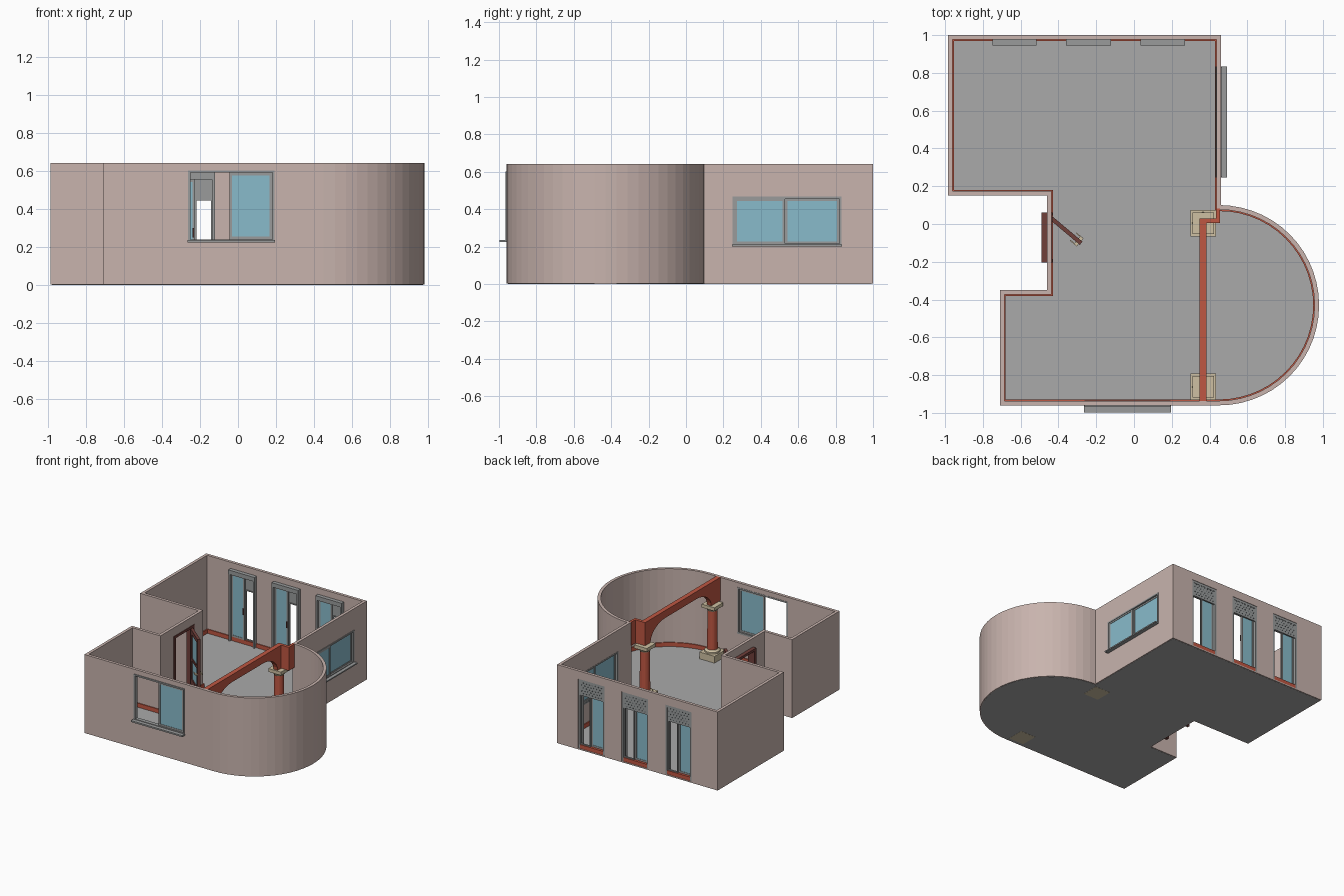
import bpy, bmesh, math
from mathutils import Matrix

if "Cube" in bpy.data.objects:
    bpy.data.objects.remove(bpy.data.objects["Cube"])


def material(name, rgb):
    m = bpy.data.materials.new(name)
    m.diffuse_color = (*rgb, 1)
    m.use_nodes = True
    m.node_tree.nodes["Principled BSDF"].inputs["Base Color"].default_value = m.diffuse_color
    return m


WALL = material("pink_plaster", (.58, .455, .42))
FLOOR = material("floor_grey", (.40, .40, .40))
FRAME = material("frame_grey", (.32, .33, .33))
GLASS = material("blue_glass", (.25, .50, .60))
RED = material("brick_red", (.52, .095, .055))
CREAM = material("cream_stone", (.62, .53, .36))
BROWN = material("dark_brown_wood", (.16, .05, .042))
DARK = material("dark_grey", (.10, .12, .13))


def finish(name, bm, mat, M=None):
    if M:
        bm.transform(M)
    bmesh.ops.recalc_face_normals(bm, faces=bm.faces)
    me = bpy.data.meshes.new(name)
    bm.to_mesh(me)
    bm.free()
    me.materials.append(mat)
    ob = bpy.data.objects.new(name, me)
    bpy.context.collection.objects.link(ob)
    return ob


def boxes(name, items, mat, M=None):
    """One object from boxes given as (x0, x1, y0, y1, z0, z1)."""
    bm = bmesh.new()
    for x0, x1, y0, y1, z0, z1 in items:
        T = Matrix.Translation(((x0 + x1) / 2, (y0 + y1) / 2, (z0 + z1) / 2))
        S = Matrix.Diagonal((x1 - x0, y1 - y0, z1 - z0, 1))
        bmesh.ops.create_cube(bm, size=1, matrix=T @ S)
    return finish(name, bm, mat, M)


def slab(axis, a0, a1, c0, c1, z0, z1):
    """Box running along the x or y axis; c is the depth direction."""
    return (a0, a1, c0, c1, z0, z1) if axis == "x" else (c0, c1, a0, a1, z0, z1)


def bars(axis, a0, a1, c0, c1, z0, z1, w):
    """Four bars round a rectangle."""
    return [slab(axis, a0, a0 + w, c0, c1, z0, z1), slab(axis, a1 - w, a1, c0, c1, z0, z1),
            slab(axis, a0 + w, a1 - w, c0, c1, z0, z0 + w),
            slab(axis, a0 + w, a1 - w, c0, c1, z1 - w, z1)]


def sash(name, axis, a0, a1, c, z0, z1, w=.014):
    """Glazed sash centred on depth c."""
    boxes(name + "_sash", bars(axis, a0, a1, c - .005, c + .005, z0, z1, w), FRAME)
    boxes(name + "_glass", [slab(axis, a0 + w, a1 - w, c - .002, c + .002, z0 + w, z1 - w)], GLASS)


def outline(d):
    """Room plan inset by d, with the round bay."""
    p = [(-.985 + d, 1 - d), (.46 - d, 1 - d), (.46 - d, .1 - d)]
    for i in range(1, 29):
        a = math.radians(90 - 180 * i / 28)
        p.append((.45 + (.53 - d) * math.cos(a), -.43 + (.53 - d) * math.sin(a)))
    return p + [(-.71 + d, -.96 + d), (-.71 + d, -.35 - d), (-.46 + d, -.35 - d),
                (-.46 + d, .15 + d), (-.985 + d, .15 + d)]


def ring(name, d0, d1, z0, z1, mat):
    bm = bmesh.new()
    loops = [[bm.verts.new((x, y, z)) for x, y in outline(d)]
             for d, z in ((d0, z0), (d0, z1), (d1, z1), (d1, z0))]
    n = len(loops[0])
    for k in range(4):
        a, b = loops[k], loops[(k + 1) % 4]
        for i in range(n):
            j = (i + 1) % n
            bm.faces.new((a[i], a[j], b[j], b[i]))
    return finish(name, bm, mat)


def prism(name, pts, depth, mat):
    """Extrude a 3D polygon along a vector."""
    bm = bmesh.new()
    f = bm.faces.new([bm.verts.new(p) for p in pts])
    r = bmesh.ops.extrude_face_region(bm, geom=[f])
    bmesh.ops.translate(bm, vec=depth, verts=[v for v in r["geom"] if isinstance(v, bmesh.types.BMVert)])
    return finish(name, bm, mat)


def cut(ob, items):
    for it in items:
        c = boxes("cutter", [it], ob.data.materials[0])
        c.hide_render = True
        m = ob.modifiers.new("opening", "BOOLEAN")
        m.operation, m.solver, m.object = "DIFFERENCE", "EXACT", c
        bpy.context.view_layer.objects.active = ob
        bpy.ops.object.modifier_apply(modifier=m.name)
        bpy.data.objects.remove(c)


# Shell: floor, walls with openings, skirting
DOORS = [(-.75, -.515), (-.36, -.122), (.035, .27)]
walls = ring("walls", 0, .024, .002, .64, WALL)
left_door = (-.52, -.40, -.185, .045, .011, .555)
cut(walls, [(-.26, .19, -1.05, -.90, .235, .60), (.40, .52, .25, .83, .21, .465), left_door]
    + [(a, b, .94, 1.05, .012, .575) for a, b in DOORS])
prism("floor", [(x, y, .001) for x, y in outline(.008)], (0, 0, .009), FLOOR)
skirting = ring("skirting", .023, .031, .009, .043, RED)
cut(skirting, [left_door])

# French doors in the back wall: surround, one glazed leaf, transom with studs
for n, (a, b) in enumerate(DOORS, 1):
    name, mid = f"back_door_{n}", (a + b) / 2 + .015
    boxes(name + "_surround", [(a, a + .014, .947, .998, .012, .555), (b - .014, b, .947, .998, .012, .555),
                               (a, b, .945, .998, .555, .59 - .016), (a, b, .945, .977, .574, .59)], FRAME)
    sash(name + "_leaf", "x", a + .014, mid, .972, .043, .555)
    boxes(name + "_open_jamb", bars("x", mid, b - .014, .978, .990, .043, .45, .007), FRAME)
    boxes(name + "_transom", [(a + .012, b - .012, .984, .996, .445, .557)], FRAME)
    boxes(name + "_threshold", [(a, b, .968, .997, .010, .043)], RED)
    bm = bmesh.new()
    for r in range(5):
        for c in range(7):
            x = a + .03 + (b - a - .06) * (c + .5 * (r % 2)) / 6.5
            T = Matrix.Translation((x, .9965, .465 + .021 * r))
            bmesh.ops.create_cube(bm, size=1, matrix=T @ Matrix.Rotation(math.pi / 4, 4, "Y")
                                  @ Matrix.Diagonal((.008, .003, .008, 1)))
    finish(name + "_transom_studs", bm, DARK)
    boxes(name + "_handle", [(mid - .012, mid - .004, .958, .968, .25, .30)], BROWN)

# Front window: frame, sill, fixed right sash, left side slid open
boxes("front_window_frame", bars("x", -.262, .192, -.966, -.934, .228, .602, .012), FRAME)
boxes("front_window_sill", [(-.265, .195, -.997, -.936, .224, .236)], FRAME)
sash("front_window", "x", -.045, .18, -.95, .24, .59)

# Right window: frame, sill, two sashes
boxes("right_window_frame", bars("y", .248, .832, .434, .465, .204, .467, .012), FRAME)
boxes("right_window_sill", [(.432, .492, .246, .834, .200, .210)], FRAME)
sash("right_window_near", "y", .26, .53, .456, .214, .457)
sash("right_window_far", "y", .53, .82, .447, .214, .457)

# Left doorway and open door leaf, turned about its hinge
boxes("left_door_frame", [(-.49, -.432, -.205, -.18, .008, .57), (-.49, -.432, .04, .06, .008, .57),
                          (-.49, -.432, -.18, .04, .55, .57)], BROWN)
hinge = Matrix.Translation((-.437, .03, 0)) @ Matrix.Rotation(math.radians(-40), 4, "Z")
boxes("left_door_leaf", bars("x", 0, .205, -.011, .011, .014, .548, .034)
      + [(.03, .175, -.011, .011, .048, .15), (.03, .175, -.010, .010, .30, .32)], BROWN, hinge)
boxes("left_door_glass", [(.03, .175, -.003, .003, .15, .515)], GLASS, hinge)
boxes("left_door_handle", [(.178, .198, -.028, .028, .255, .265), (.15, .198, .022, .028, .255, .265),
                           (.15, .198, -.028, -.022, .255, .265)], CREAM, hinge)


# Two columns on pedestals with square capitals
def turned(name, x, y, profile, mat, n=20):
    bm = bmesh.new()
    for (r0, z0), (r1, z1) in zip(profile, profile[1:]):
        bmesh.ops.create_cone(bm, cap_ends=True, segments=n, radius1=r0, radius2=r1, depth=z1 - z0,
                              matrix=Matrix.Translation((x, y, (z0 + z1) / 2)))
    return finish(name, bm, mat)


for n, y in enumerate((.005, -.862), 1):
    x, name = .366, f"column_{n}"
    boxes(name + "_pedestal", [(x - .068, x + .068, y - .07, y + .07, 0, .065)], CREAM)
    turned(name + "_base", x, y, [(.058, .065), (.058, .078), (.042, .09)], CREAM)
    turned(name + "_shaft", x, y, [(.04, .085), (.036, .41)], RED)
    turned(name + "_neck", x, y, [(.037, .40), (.052, .425)], CREAM)
    boxes(name + "_capital", [(x - .057, x + .057, y - .057, y + .057, .425, .452)], CREAM)

# Arched beam over the columns and its return to the wall
arch = [(-.938, .64), (.03, .64), (.03, .45)]
for i in range(9):
    t = math.pi / 2 * i / 8
    arch.append((-.23 + .19 * math.cos(t), .45 + .13 * math.sin(t)))
for i in range(9):
    t = math.pi / 2 * (1 + i / 8)
    arch.append((-.63 + .19 * math.cos(t), .45 + .13 * math.sin(t)))
arch.append((-.938, .45))
prism("arched_beam", [(.347, y, z) for y, z in arch], (.038, 0, 0), RED)
boxes("beam_return", [(.385, .455, .005, .03, .45, .64), (.434, .455, .03, .082, .45, .641)], RED)
